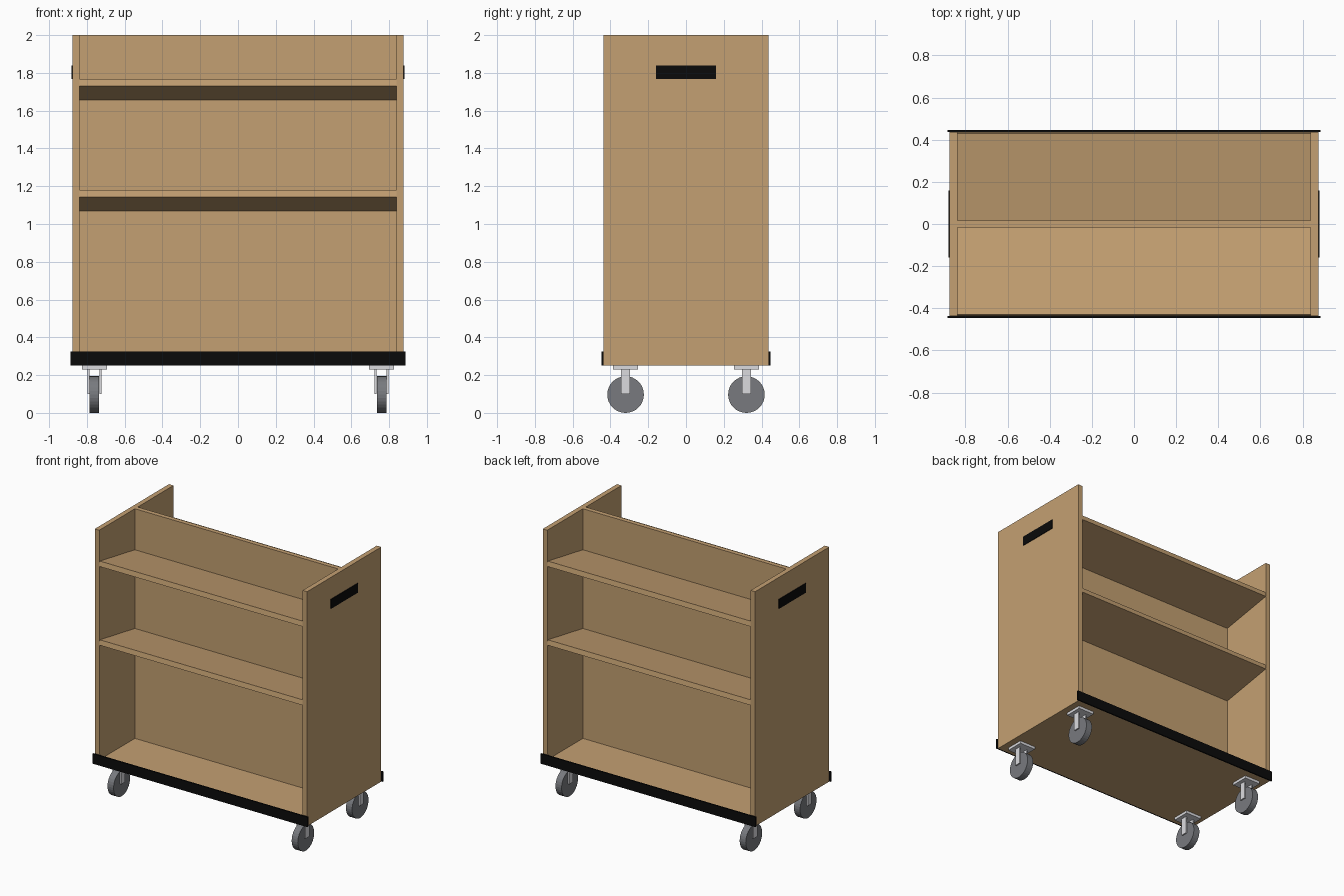
import bpy
import bmesh
from math import radians
from mathutils import Matrix

cube = bpy.data.objects.get("Cube")
if cube:
    bpy.data.objects.remove(cube, do_unlink=True)


def material(name, rgb):
    mat = bpy.data.materials.new(name)
    mat.use_nodes = True
    mat.diffuse_color = (*rgb, 1)
    mat.node_tree.nodes["Principled BSDF"].inputs["Base Color"].default_value = (*rgb, 1)
    return mat


wood = material("light wood", (0.552, 0.352, 0.168))
black = material("black rubber", (0.003, 0.003, 0.003))
steel = material("pale steel", (0.71, 0.71, 0.74))
tyre = material("grey tyre", (0.188, 0.195, 0.212))


def finish(name, bm, mat):
    bmesh.ops.recalc_face_normals(bm, faces=bm.faces)
    mesh = bpy.data.meshes.new(name)
    bm.to_mesh(mesh)
    bm.free()
    mesh.materials.append(mat)
    obj = bpy.data.objects.new(name, mesh)
    bpy.context.collection.objects.link(obj)
    return obj


def box(name, x, y, z, mat):
    """Box between the (low, high) limits on each axis."""
    bm = bmesh.new()
    bmesh.ops.create_cube(bm, size=1)
    for v in bm.verts:
        v.co = [sum(r) / 2 + c * (r[1] - r[0]) for r, c in zip((x, y, z), v.co)]
    return finish(name, bm, mat)


def span(centre, half):
    return (centre - half, centre + half)


def sloped_shelf(name, side, front_z):
    """Shelf dropping towards the divider, as a profile swept along x."""
    profile = [(0.437, 0), (0.43, 0.037), (0.017, -0.036), (0.017, -0.074)]
    bm = bmesh.new()
    face = bm.faces.new([bm.verts.new((-INNER, side * y, front_z + z)) for y, z in profile])
    swept = bmesh.ops.extrude_face_region(bm, geom=[face])["geom"]
    verts = [g for g in swept if isinstance(g, bmesh.types.BMVert)]
    bmesh.ops.translate(bm, verts=verts, vec=(2 * INNER, 0, 0))
    return finish(name, bm, wood)


def wheel(name, x, y):
    bm = bmesh.new()
    bmesh.ops.create_cone(bm, cap_ends=True, segments=32, radius1=0.097, radius2=0.097,
                          depth=0.05, matrix=Matrix.Translation((x, y, 0.097))
                          @ Matrix.Rotation(radians(90), 4, "Y"))
    return finish(name, bm, tyre)


INNER, OUTER, DEPTH, FLOOR = 0.839, 0.876, 0.437, 0.25

# Wooden body
box("base_shelf", (-INNER, INNER), (-DEPTH, DEPTH), (FLOOR, 0.287), wood)
box("centre_divider", (-INNER, INNER), span(0, 0.017), (0.287, 2), wood)

for label, s in (("left", 1), ("right", -1)):
    # End panel with its dark hand grip plate
    box(label + "_end_panel", sorted((s * INNER, s * OUTER)), (-DEPTH, DEPTH), (FLOOR, 2), wood)
    box(label + "_hand_grip", sorted((s * OUTER, s * 0.881)), span(0, 0.158), (1.768, 1.838), black)

for label, s in (("front", -1), ("back", 1)):
    # Tilted shelves and bumper strip on each face
    sloped_shelf(label + "_upper_shelf", s, 1.73)
    sloped_shelf(label + "_middle_shelf", s, 1.143)
    box(label + "_bumper", span(0, 0.886), sorted((s * DEPTH, s * 0.447)), (FLOOR, 0.325), black)

    # Casters
    for side, t in (("left", 1), ("right", -1)):
        x, y, name = t * 0.76, s * 0.32, f"{label}_{side}_caster"
        box(name + "_plate", span(x, 0.066), span(y, 0.066), (0.23, FLOOR), steel)
        wheel(name + "_wheel", x, y)
        for part, u in (("outer", t), ("inner", -t)):
            box(f"{name}_{part}_fork", span(x + u * 0.032, 0.005), span(y, 0.023),
                (0.1, 0.23), steel)
